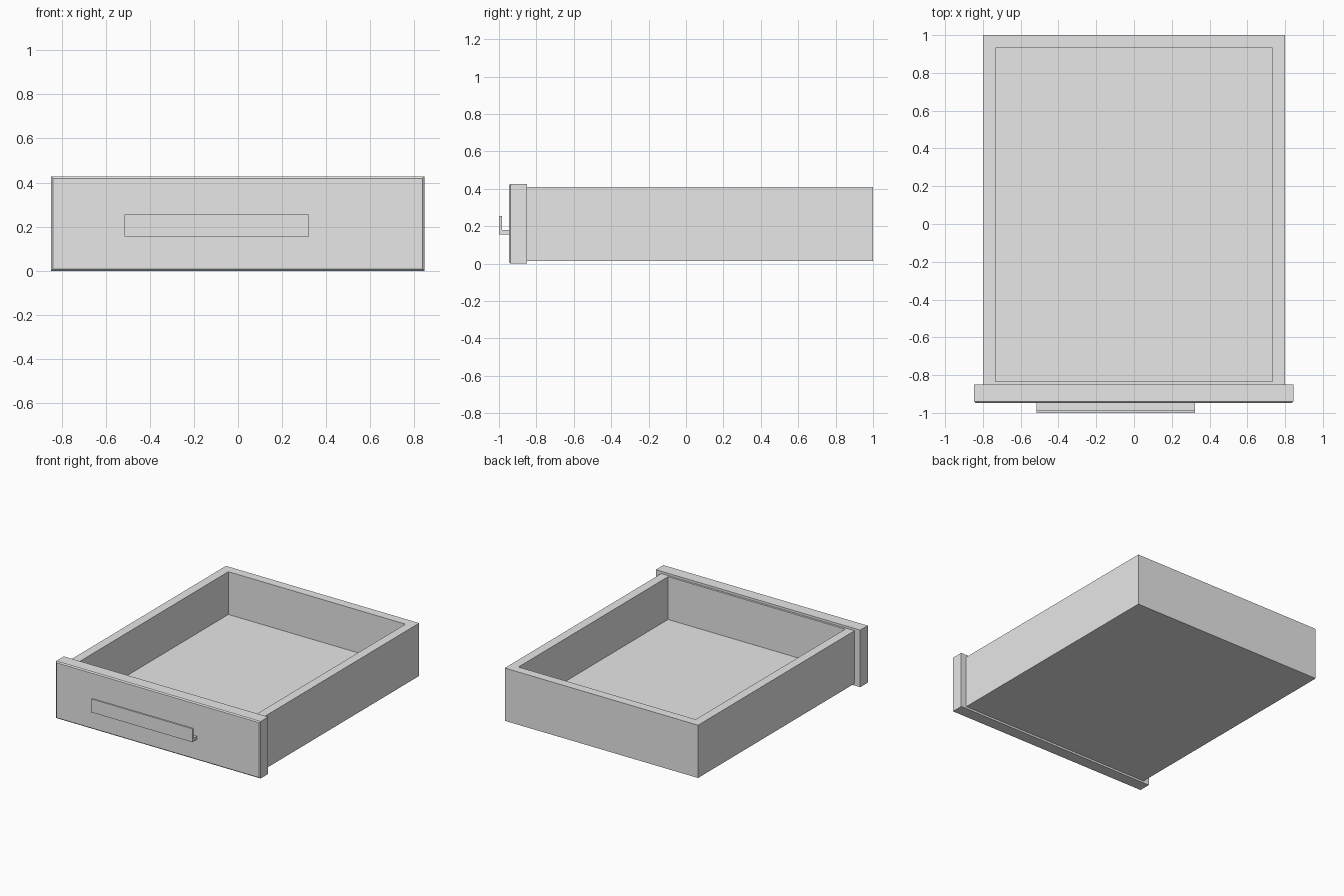
import bpy
import bmesh

cube = bpy.data.objects.get("Cube")
if cube:
    bpy.data.objects.remove(cube, do_unlink=True)

# Single plain finish
grey = bpy.data.materials.new("light_grey")
grey.use_nodes = True
grey.diffuse_color = (0.8, 0.8, 0.8, 1)
grey.node_tree.nodes["Principled BSDF"].inputs["Base Color"].default_value = (0.8, 0.8, 0.8, 1)


def finish(name, bm):
    bmesh.ops.recalc_face_normals(bm, faces=bm.faces)
    mesh = bpy.data.meshes.new(name)
    bm.to_mesh(mesh)
    bm.free()
    mesh.materials.append(grey)
    obj = bpy.data.objects.new(name, mesh)
    bpy.context.collection.objects.link(obj)
    return obj


def box(low, high):
    bm = bmesh.new()
    bmesh.ops.create_cube(bm, size=1)
    for v in bm.verts:
        v.co = [high[i] if v.co[i] > 0 else low[i] for i in range(3)]
    return bm


# Open tray: the top face is narrowed to the rim, then pushed down to the floor
RIM, FLOOR = 0.41, 0.09
bm = box((-0.8, -0.85, 0.015), (0.8, 1, RIM))
top = max(bm.faces, key=lambda f: f.calc_center_median().z)
bmesh.ops.inset_individual(bm, faces=[top], thickness=0.05)
for v in top.verts:
    v.co.x = 0.733 if v.co.x > 0 else -0.733
    v.co.y = 0.933 if v.co.y > 0 else -0.835
well = bmesh.ops.extrude_discrete_faces(bm, faces=[top])["faces"][0]
for v in well.verts:
    v.co.z = FLOOR
finish("drawer_tray", bm)

# Front panel with a chamfer around its outer face
bm = box((-0.847, -0.947, 0), (0.845, -0.85, 0.427))
outer = min(bm.faces, key=lambda f: f.calc_center_median().y)
bmesh.ops.bevel(bm, geom=list(outer.edges), offset=0.008, segments=1, affect='EDGES')
finish("front_panel", bm)

# Handle: L-shaped profile swept sideways
profile = [(-0.946, 0.155), (-1, 0.155), (-1, 0.255),
           (-0.985, 0.255), (-0.985, 0.18), (-0.946, 0.18)]
bm = bmesh.new()
end = bm.faces.new([bm.verts.new((-0.515, y, z)) for y, z in profile])
sweep = bmesh.ops.extrude_face_region(bm, geom=[end])["geom"]
bmesh.ops.translate(bm, vec=(0.837, 0, 0),
                    verts=[g for g in sweep if isinstance(g, bmesh.types.BMVert)])
if end.is_valid and len(end.link_faces if hasattr(end, "link_faces") else []) > 0:
    bm.faces.remove(end)
# Close the starting end if the sweep left it open
bmesh.ops.holes_fill(bm, edges=[e for e in bm.edges if e.is_boundary])
finish("pull_handle", bm)
